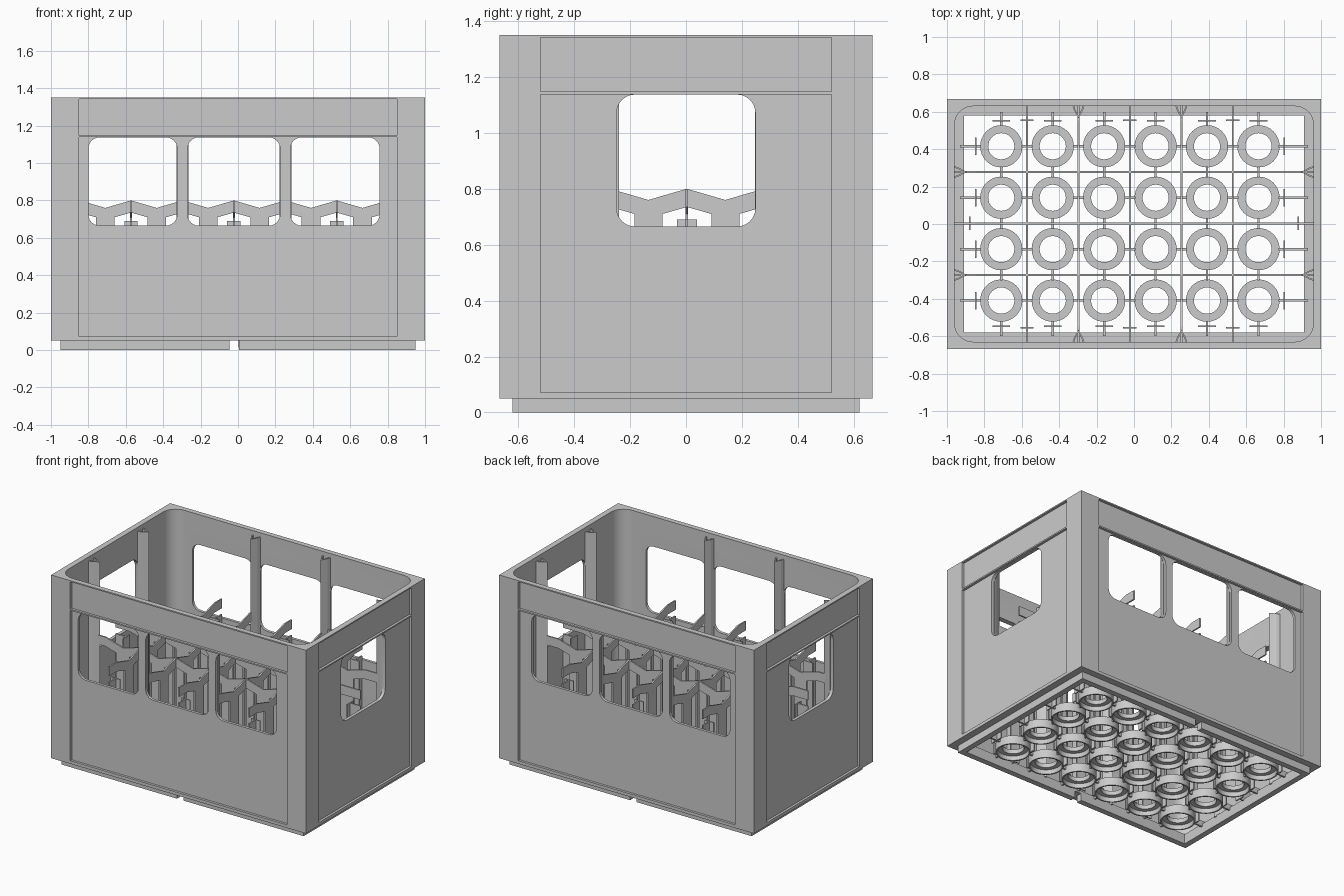
import bpy, bmesh, math
from mathutils import Vector

if "Cube" in bpy.data.objects:
    bpy.data.objects.remove(bpy.data.objects["Cube"])

P = 0.275                      # cell pitch
X0, Y0 = -0.022, 0.003         # grid centre
XC = [X0 + (i - 2.5) * P for i in range(6)]
YC = [Y0 + (i - 1.5) * P for i in range(4)]
XD = [X0 + (i - 2) * P for i in range(5)]
YD = [Y0 + (i - 1) * P for i in range(3)]
MAPS = {'z': lambda a, b, h: (a, b, h),
        'y': lambda a, b, h: (a, h, b),
        'x': lambda a, b, h: (h, a, b)}


def prism(bm, pts, axis, lo, hi):
    """Extrude a 2D outline along an axis."""
    f = MAPS[axis]
    a = [bm.verts.new(f(u, v, lo)) for u, v in pts]
    b = [bm.verts.new(f(u, v, hi)) for u, v in pts]
    faces = [bm.faces.new(a), bm.faces.new(b)]
    n = len(pts)
    for i in range(n):
        j = (i + 1) % n
        faces.append(bm.faces.new((a[i], a[j], b[j], b[i])))
    bmesh.ops.recalc_face_normals(bm, faces=faces)


def rect(u0, u1, v0, v1, r=0.0, seg=6):
    if r == 0:
        return [(u0, v0), (u1, v0), (u1, v1), (u0, v1)]
    pts = []
    for cx, cy, a0 in ((u1 - r, v1 - r, 0), (u0 + r, v1 - r, 90),
                       (u0 + r, v0 + r, 180), (u1 - r, v0 + r, 270)):
        for k in range(seg + 1):
            a = math.radians(a0 + 90 * k / seg)
            pts.append((cx + r * math.cos(a), cy + r * math.sin(a)))
    return pts


def box(bm, x0, x1, y0, y1, z0, z1):
    prism(bm, rect(x0, x1, y0, y1), 'z', z0, z1)


def finish(name, bm, smooth=False):
    me = bpy.data.meshes.new(name)
    bm.to_mesh(me)
    bm.free()
    ob = bpy.data.objects.new(name, me)
    bpy.context.collection.objects.link(ob)
    if smooth:
        smooth_object(ob)
    return ob


def smooth_object(ob):
    bpy.ops.object.select_all(action='DESELECT')
    ob.select_set(True)
    bpy.context.view_layer.objects.active = ob
    bpy.ops.object.shade_smooth_by_angle(angle=math.radians(30))


# Crate shell: outer block with cavity, recessed panels and handle windows
bm = bmesh.new()
box(bm, -1, 1, -0.667, 0.667, 0.05, 1.35)
shell = finish("crate_shell", bm)

cutters = [[(rect(-0.96, 0.96, -0.63, 0.63, 0.1, 8), 'z', 0.07, 1.5)],
           [(rect(-0.91, 0.91, -0.58, 0.58), 'z', -0.1, 0.2)]]
panels = []
for z0, z1 in ((0.072, 1.138), (1.148, 1.341)):
    for s in (-1, 1):
        panels.append((rect(-0.85, 0.85, z0, z1), 'y', *sorted((s * 0.65, s * 0.8))))
        panels.append((rect(-0.52, 0.52, z0, z1), 'x', *sorted((s * 0.983, s * 1.2))))
cutters.append(panels)
cutters.append([(rect(a, b, 0.665, 1.137, 0.06), 'y', -1, 1)
                for a, b in ((-0.80, -0.325), (-0.27, 0.225), (0.28, 0.757))])
cutters.append([(rect(-0.248, 0.248, 0.665, 1.137, 0.065), 'x', -1.3, 1.3)])

helpers = []
for i, group in enumerate(cutters):
    bm = bmesh.new()
    for args in group:
        prism(bm, *args)
    c = finish(f"cutter_{i}", bm)
    c.hide_render = True
    m = shell.modifiers.new(c.name, 'BOOLEAN')
    m.operation, m.solver, m.object = 'DIFFERENCE', 'EXACT', c
    helpers.append(c)
dg = bpy.context.evaluated_depsgraph_get()
baked = bpy.data.meshes.new_from_object(shell.evaluated_get(dg))
shell.modifiers.clear()
shell.data = baked
for c in helpers:
    bpy.data.objects.remove(c)
smooth_object(shell)

# Stacking foot: two U-shaped rims with a gap at the middle
bm = bmesh.new()
for s, g in ((1, 0.005), (-1, -0.045)):
    prism(bm, [(g, -0.62), (s * 0.95, -0.62), (s * 0.95, 0.62), (g, 0.62),
               (g, 0.58), (s * 0.91, 0.58), (s * 0.91, -0.58), (g, -0.58)], 'z', 0, 0.052)
finish("stacking_foot", bm)


# Bottle dividers: zigzag top, arched underside, legs at cell middles
def divider(mids, end):
    lo, hi = mids[0] - P / 2, mids[-1] + P / 2
    top = [(-end, 0.80), (lo, 0.80)]
    for m in mids:
        top += [(m, 0.76), (m + P / 2, 0.80)]
    top.append((end, 0.80))
    under = [(-end, 0.735), (lo, 0.735)]
    for m in mids:
        under += [(m - 0.05, 0.71), (m - 0.05, 0.06), (m + 0.05, 0.06),
                  (m + 0.05, 0.71), (m + P / 2, 0.735)]
    under.append((end, 0.735))
    return top + under[::-1]


bm = bmesh.new()
for x in XD:
    prism(bm, divider(YC, 0.632), 'x', x - 0.005, x + 0.005)
for y in YD:
    prism(bm, divider(XC, 0.962), 'y', y - 0.005, y + 0.005)
finish("bottle_dividers", bm)

# T-shaped end posts where dividers meet the walls
bm = bmesh.new()
for s in (-1, 1):
    for x in XD[::2]:
        box(bm, x - 0.036, x + 0.036, s * 0.555 - 0.004, s * 0.555 + 0.004, 0.06, 0.69)
        y0, y1 = sorted((s * 0.555, s * 0.632))
        box(bm, x - 0.005, x + 0.005, y0, y1, 0.06, 0.69)
    box(bm, s * 0.878 - 0.004, s * 0.878 + 0.004, Y0 - 0.036, Y0 + 0.036, 0.06, 0.69)
    x0, x1 = sorted((s * 0.878, s * 0.962))
    box(bm, x0, x1, Y0 - 0.005, Y0 + 0.005, 0.06, 0.69)
finish("divider_end_posts", bm)

# Hollow V-shaped columns on the inner walls
bm = bmesh.new()
V = [(-0.032, 0.002), (-0.024, -0.022), (0, -0.066), (0.024, -0.022), (0.032, 0.002),
     (0.023, 0.002), (0.016, -0.02), (0, -0.05), (-0.016, -0.02), (-0.023, 0.002)]
for s in (-1, 1):
    for x in (XD[1], XD[3]):
        prism(bm, [(x + u, s * (0.63 + v)) for u, v in V], 'z', 0.06, 1.32)
    for y in (YD[0], YD[2]):
        prism(bm, [(s * (0.96 + v), y + u) for u, v in V], 'z', 0.06, 1.32)
finish("wall_columns", bm)

# Floor rings: one lathed cup seat per bottle
bm = bmesh.new()
ring = [(0.07, 0.045), (0.07, 0.075), (0.113, 0.075), (0.113, 0.015),
        (0.103, 0.015), (0.10, 0.045)]
N = 32
for cx in XC:
    for cy in YC:
        loops = [[bm.verts.new((cx + r * math.cos(2 * math.pi * k / N),
                                cy + r * math.sin(2 * math.pi * k / N), z))
                  for r, z in ring] for k in range(N)]
        for k in range(N):
            a, b = loops[k], loops[(k + 1) % N]
            for i in range(len(ring)):
                j = (i + 1) % len(ring)
                bm.faces.new((a[i], a[j], b[j], b[i]))
bmesh.ops.recalc_face_normals(bm, faces=bm.faces[:])
finish("floor_rings", bm, True)

# Floor ribs linking the rings, with short upright plates near the walls
bm = bmesh.new()
T, R = 0.006, 0.108
for y in YC:
    ends = [-0.93] + [v for c in XC for v in (c - R, c + R)] + [0.93]
    for a, b in zip(ends[::2], ends[1::2]):
        box(bm, a, b, y - T, y + T, 0.05, 0.09)
    for x in (XC[0] - P / 2, XC[-1] + P / 2):
        box(bm, x - 0.004, x + 0.004, y - 0.047, y + 0.047, 0.05, 0.13)
for x in XC:
    ends = [-0.60] + [v for c in YC for v in (c - R, c + R)] + [0.60]
    for a, b in zip(ends[::2], ends[1::2]):
        box(bm, x - T, x + T, a, b, 0.05, 0.09)
    for y in (YC[0] - P / 2, YC[-1] + P / 2):
        box(bm, x - 0.047, x + 0.047, y - 0.004, y + 0.004, 0.05, 0.13)
finish("floor_ribs", bm)
